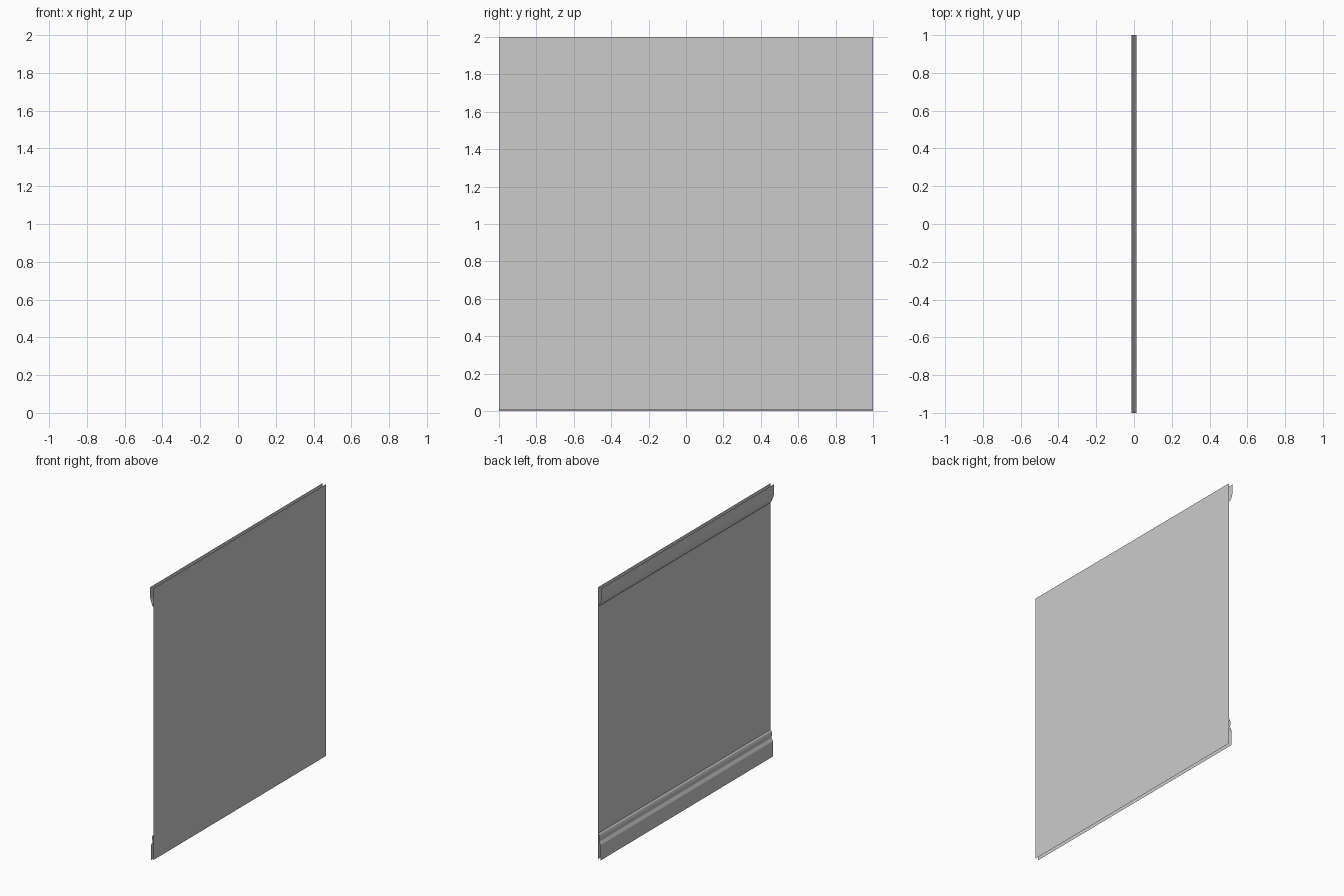
import bpy, bmesh

if "Cube" in bpy.data.objects:
    bpy.data.objects.remove(bpy.data.objects["Cube"])


def sweep(name, profile, half_length=1.0):
    """Sweep an open (x, z) profile, listed top to bottom, along y; faces look to -x."""
    bm = bmesh.new()
    near = [bm.verts.new((x, -half_length, z)) for x, z in profile]
    far = [bm.verts.new((x, half_length, z)) for x, z in profile]
    for i in range(len(profile) - 1):
        bm.faces.new((near[i], near[i + 1], far[i + 1], far[i]))
    bm.normal_update()
    if sum(f.normal.x for f in bm.faces) > 0:
        bmesh.ops.reverse_faces(bm, faces=bm.faces[:])
    mesh = bpy.data.meshes.new(name)
    bm.to_mesh(mesh)
    bm.free()
    obj = bpy.data.objects.new(name, mesh)
    bpy.context.collection.objects.link(obj)
    return obj


WALL_X = 0.014

# Thin wall sheet
sweep("wall_panel", [(WALL_X, 2.0), (WALL_X, 0.006)])

# Crown moulding: tall fascia curving back to the wall
sweep("crown_moulding", [
    (-0.014, 2.0), (-0.014, 1.935), (-0.011, 1.912), (-0.005, 1.893),
    (0.001, 1.882), (0.003, 1.872), (0.008, 1.866), (WALL_X, 1.858)])

# Baseboard: rounded cap, narrow groove and a plain face to the floor
sweep("baseboard", [
    (WALL_X, 0.193), (0.006, 0.183), (0.002, 0.168), (0.001, 0.152),
    (0.006, 0.143), (0.006, 0.134), (0.000, 0.122), (-0.005, 0.112),
    (-0.006, 0.100), (-0.006, 0.0)])
